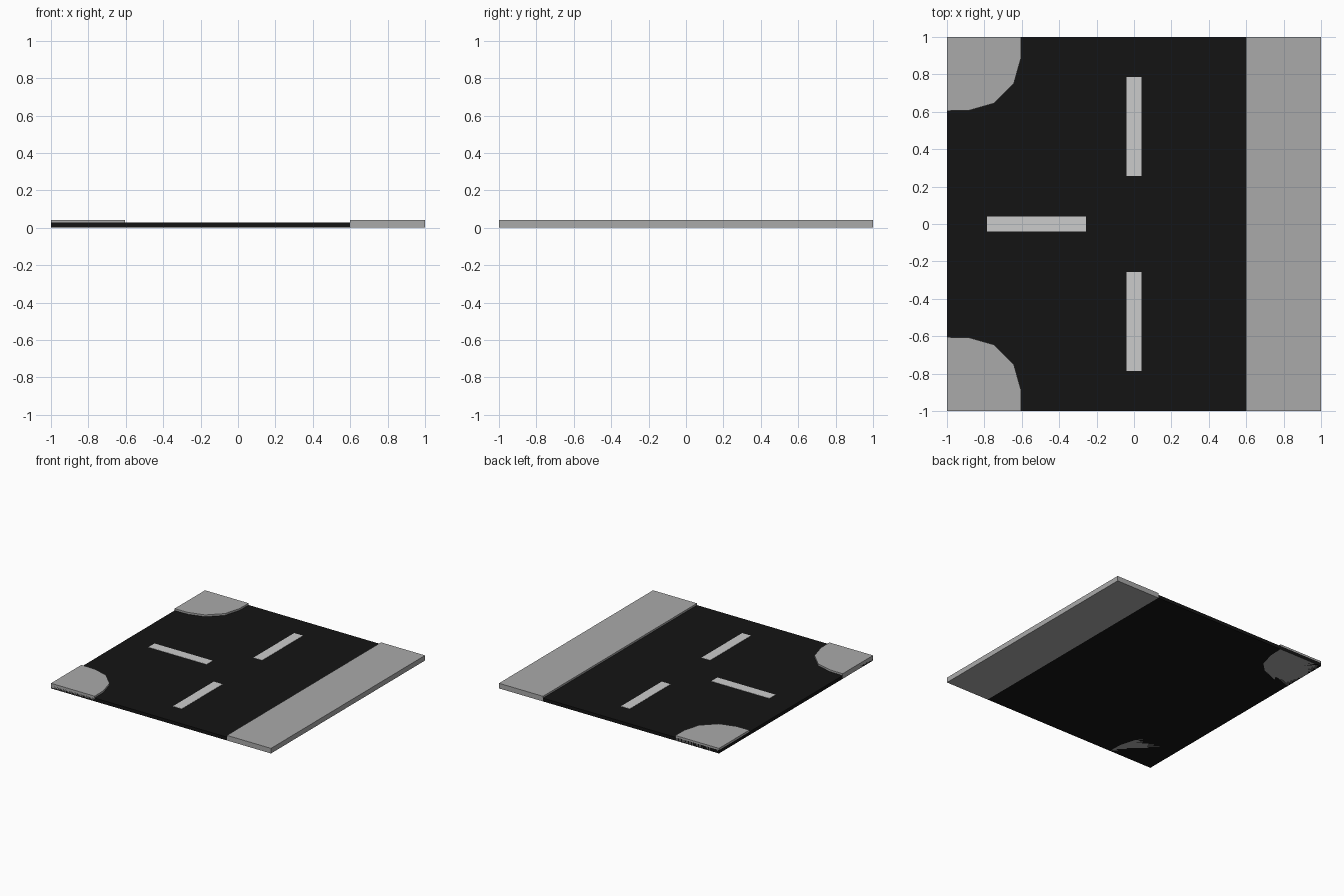
import bpy, bmesh

if "Cube" in bpy.data.objects:
    bpy.data.objects.remove(bpy.data.objects["Cube"])


def material(name, v):
    m = bpy.data.materials.new(name)
    m.diffuse_color = (v, v, v, 1)
    m.use_nodes = True
    m.node_tree.nodes["Principled BSDF"].inputs["Base Color"].default_value = m.diffuse_color
    return m


ASPHALT = material("asphalt", 0.007)
PAVING = material("paving", 0.4)
PAINT = material("paint", 0.8)


def slab(name, outline, z0, z1, mat):
    """Extrude a flat outline from z0 up to z1."""
    bm = bmesh.new()
    face = bm.faces.new([bm.verts.new((x, y, z0)) for x, y in outline])
    ext = bmesh.ops.extrude_face_region(bm, geom=[face])
    verts = [g for g in ext["geom"] if isinstance(g, bmesh.types.BMVert)]
    bmesh.ops.translate(bm, verts=verts, vec=(0, 0, z1 - z0))
    bmesh.ops.recalc_face_normals(bm, faces=bm.faces)
    me = bpy.data.meshes.new(name)
    bm.to_mesh(me)
    bm.free()
    me.materials.append(mat)
    ob = bpy.data.objects.new(name, me)
    bpy.context.collection.objects.link(ob)
    return ob


def rect(x0, x1, y0, y1):
    return [(x0, y0), (x1, y0), (x1, y1), (x0, y1)]


# Road surface and the straight pavement on the right
slab("road", rect(-1, 0.6, -1, 1), 0, 0.027, ASPHALT)
slab("straight_pavement", rect(0.6, 1, -1, 1), 0, 0.042, PAVING)

# Rounded corner pavements on the left, mirrored front to back
corner = [(-1, 1), (-1, 0.605), (-0.88, 0.608), (-0.75, 0.645),
          (-0.643, 0.75), (-0.605, 0.885), (-0.603, 1)]
for label, s in (("back", 1), ("front", -1)):
    slab(label + "_corner_pavement", [(x, s * y) for x, y in corner], 0, 0.042, PAVING)
    # Lane dash of the through road
    slab(label + "_lane_dash", rect(-0.04, 0.04, *sorted((s * 0.257, s * 0.787))),
         0.02, 0.029, PAINT)

# Lane dash of the side road
slab("side_lane_dash", rect(-0.787, -0.257, -0.04, 0.04), 0.02, 0.029, PAINT)
